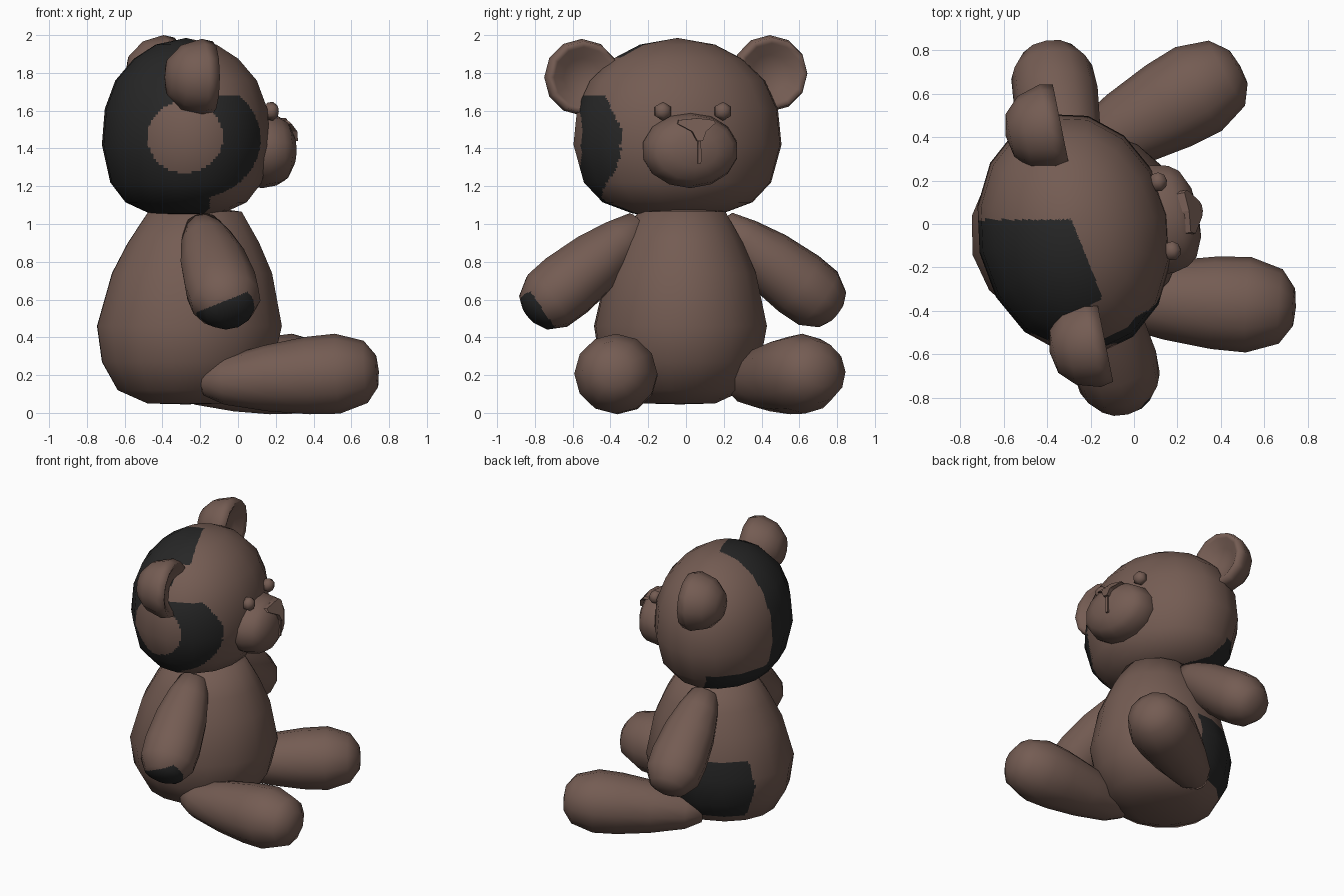
import bpy, bmesh, math
from mathutils import Matrix, Vector

if "Cube" in bpy.data.objects:
    bpy.data.objects.remove(bpy.data.objects["Cube"])


def material(name, rgb):
    m = bpy.data.materials.new(name)
    m.diffuse_color = (*rgb, 1)
    m.use_nodes = True
    m.node_tree.nodes["Principled BSDF"].inputs["Base Color"].default_value = m.diffuse_color
    return m


BROWN = material("brown_fur", (0.175, 0.107, 0.086))
BLACK = material("black_patch", (0.020, 0.020, 0.020))

# The toy sits turned a little; local x is forward, local y is sideways
BODY = Matrix.Translation((-0.26, -0.03, 0)) @ Matrix.Rotation(math.radians(13), 4, 'Z')
HEAD = Matrix.Translation((-0.275, -0.045, 0)) @ Matrix.Rotation(math.radians(11.5), 4, 'Z')
LEAN = Matrix(((1, 0, .05, -.02), (0, 1, 0, 0), (0, 0, 1, 0), (0, 0, 0, 1)))


def finish(bm, name, matrix, paint=None, smooth=True):
    """Bake the matrix, optionally refine and paint by a rule, make the object."""
    bm.transform(matrix)
    bmesh.ops.recalc_face_normals(bm, faces=bm.faces)
    bm.normal_update()
    normals = None
    if paint:
        # finer faces for a clean patch outline, keeping the coarse smooth shading
        lay = bm.verts.layers.float_vector.new("coarse_normal")
        for v in bm.verts:
            v[lay] = v.normal
        bmesh.ops.subdivide_edges(bm, edges=bm.edges[:], cuts=12, use_grid_fill=True)
        bm.normal_update()
        normals = [Vector(v[lay]) for v in bm.verts]
        normals = [n.normalized() if n.length > 0.3 else v.normal.copy()
                   for n, v in zip(normals, bm.verts)]
        bm.verts.layers.float_vector.remove(lay)
        for f in bm.faces:
            f.material_index = int(bool(paint(*f.calc_center_median())))
    for f in bm.faces:
        f.smooth = smooth
    me = bpy.data.meshes.new(name)
    bm.to_mesh(me)
    bm.free()
    me.materials.append(BROWN)
    if paint:
        me.materials.append(BLACK)
        me.normals_split_custom_set_from_vertices(normals)
    ob = bpy.data.objects.new(name, me)
    bpy.context.collection.objects.link(ob)
    return ob


def lathe(name, profile, matrix, segs=12, sx=1.0, sy=1.0, paint=None):
    """Turn (radius, height) points round local z; zero radius makes a pole."""
    bm = bmesh.new()
    rings = []
    for r, z in profile:
        if r == 0:
            rings.append([bm.verts.new((0, 0, z))])
        else:
            angles = [2 * math.pi * i / segs for i in range(segs)]
            rings.append([bm.verts.new((r * sx * math.cos(a), r * sy * math.sin(a), z))
                          for a in angles])
    for a, b in zip(rings, rings[1:]):
        for i in range(segs):
            j = (i + 1) % segs
            quad = [a[i % len(a)], a[j % len(a)], b[j % len(b)], b[i % len(b)]]
            bm.faces.new(list(dict.fromkeys(quad)))
    return finish(bm, name, matrix, paint)


def aim(start, end):
    """Matrix that lays local z along start -> end."""
    d = Vector(end) - Vector(start)
    return Matrix.Translation(start) @ d.to_track_quat('Z', 'Y').to_matrix().to_4x4()


def on_muzzle(name, outline, proud):
    """Plate with a (y, z) outline that follows the muzzle surface."""
    bm = bmesh.new()
    face = bm.faces.new([bm.verts.new((.42, y, z)) for y, z in outline])
    ext = bmesh.ops.extrude_face_region(bm, geom=[face])
    for v in ext["geom"]:
        if isinstance(v, bmesh.types.BMVert):
            q = ((v.co.z - 1.39) / .2) ** 2 + (v.co.y / .26) ** 2
            v.co.x = .58 - .12 * q * q + proud
    return finish(bm, name, HEAD, smooth=False)


# Patch rules in world space
def head_patch(x, y, z):
    if y < -0.2 and ((x + 0.28) / 0.2) ** 2 + ((z - 1.46) / 0.19) ** 2 < 1:
        return False
    lobe = y < -0.34 and z < 1.685 and ((x + 0.25) / 0.37) ** 2 + ((z - 1.45) / 0.32) ** 2 < 1
    back = y < 0.02 and x < min(-0.28 - 0.4 * y, -0.15 if z < 1.9 else 0)
    s = (-(x + 0.275) - (y + 0.05)) / math.sqrt(2)
    under = z < 1.25 and s > -0.2 and x < -0.24
    if z > 1.685 and z < 1.88 and x > -0.2:
        back = False
    return lobe or back or under


def body_patch(x, y, z):
    s = (-(x + 0.26) - (y + 0.03)) / math.sqrt(2)
    n = (-(x + 0.26) + (y + 0.03)) / math.sqrt(2)
    return n > 0.15 and -0.33 < s < 0.19 - 0.25 * abs(z - 0.4) - 0.03 and 0.17 < z < 0.58


def paw_patch(x, y, z):
    return -0.826 * y - 0.563 * z > 0.318 and z < 0.62 + 0.4 * x


# Body
lathe("body", [(0, .045), (.2, .05), (.36, .12), (.45, .27), (.485, .46), (.42, .74),
               (.345, .9), (.245, 1.065), (0, 1.1)], BODY @ LEAN, 16, 1.03, 0.95, body_patch)

# Head
lathe("head", [(0, 1.04), (.43, 1.055), (.72, 1.115), (.9, 1.22), (1, 1.42), (.965, 1.61),
               (.84, 1.76), (.62, 1.875), (.36, 1.95), (0, 1.985)],
      HEAD, 16, 0.445, 0.562, head_patch)

# Muzzle, turned round the forward axis (local x becomes up, local y sideways)
FORWARD = Matrix(((0, 0, 1, 0), (0, 1, 0, 0), (-1, 0, 0, 0), (0, 0, 0, 1)))
lathe("muzzle", [(0, .2), (.9, .26), (1, .41), (.93, .485), (.8, .53), (.45, .57), (0, .58)],
      HEAD @ Matrix.Translation((0, -.015, 1.39)) @ FORWARD, 14, 0.2, 0.26)

# Nose and mouth line
on_muzzle("nose", [(-.11, 1.53), (-.1, 1.55), (0, 1.56), (.085, 1.55), (.095, 1.535), (.035, 1.49),
                   (.015, 1.44), (-.015, 1.44), (-.04, 1.49)], .022)
on_muzzle("mouth_line", [(-.009, 1.32), (.009, 1.32), (.009, 1.38), (.008, 1.45),
                         (-.008, 1.45), (-.009, 1.38)], .008)

for side, s in (("right", -1), ("left", 1)):
    # Eye
    lathe("eye_" + side, [(0, -.05), (.045, -.02), (.05, .01), (.03, .035), (0, .042)],
          HEAD @ Matrix.Translation((.425, s * .162 - .005, 1.597)) @ FORWARD, 6)
    # Cupped ear
    lathe("ear_" + side, [(0, -.22), (.1, -.2), (.17, -.13), (.203, -.02), (.19, .04),
                          (.16, .03), (.1, -.015), (0, -.035)],
          HEAD @ Matrix.Translation((.0, s * .508 - .005, 1.787 + s * .01)) @ FORWARD, 12)
    # Arm
    tip = (.035, -.835, .512) if s < 0 else (.055, .875, .505)
    lathe("arm_" + side, [(0, 0), (.09, .03), (.13, .16), (.165, .33), (.182, .54),
                          (.175, .67), (.12, .765), (.06, .795), (0, .8)],
          BODY @ aim((.02, s * .2, 1.005), tip), 12, 1.08, 1.0,
          paw_patch if s < 0 else None)
    # Leg
    lathe("leg_" + side, [(0, 0), (.07, .025), (.125, .13), (.175, .36), (.205, .58),
                          (.212, .74), (.165, .89), (.085, .95), (0, .96)],
          BODY @ aim((-.02, s * .305, .16), (.905, s * .572, .222)), 12, 1.04, 1.0)
